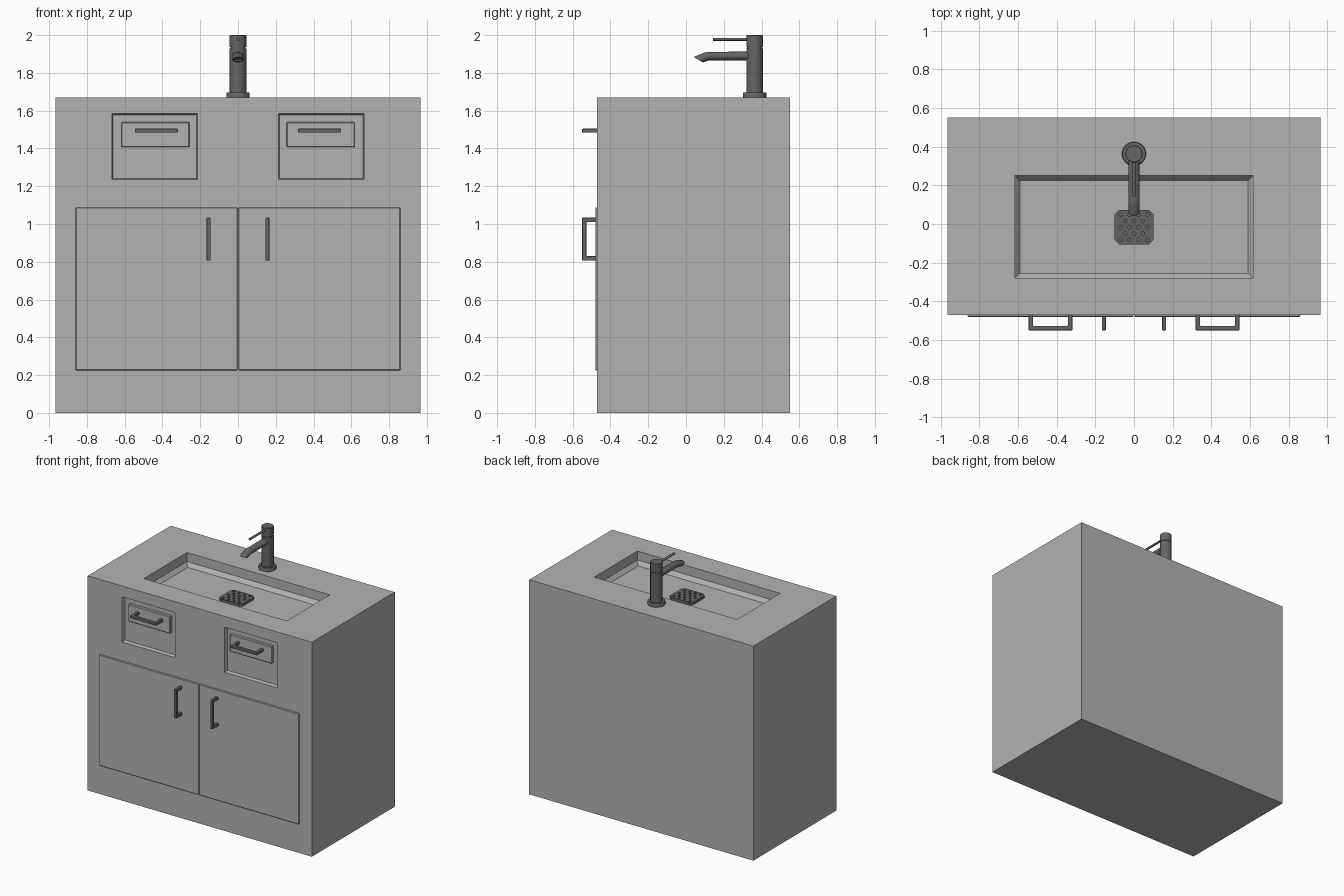
import bpy, bmesh, math
from mathutils import Vector

if "Cube" in bpy.data.objects:
    bpy.data.objects.remove(bpy.data.objects["Cube"])

TOP = 1.67
FRONT = -0.47


def material(name, grey):
    mat = bpy.data.materials.new(name)
    mat.diffuse_color = (grey, grey, grey, 1)
    mat.use_nodes = True
    mat.node_tree.nodes["Principled BSDF"].inputs["Base Color"].default_value = mat.diffuse_color
    return mat


STONE = material("stone_grey", 0.45)
METAL = material("dark_metal", 0.13)


def make_object(name, bm, mat=STONE, smooth=False):
    bmesh.ops.recalc_face_normals(bm, faces=bm.faces[:])
    mesh = bpy.data.meshes.new(name)
    bm.to_mesh(mesh)
    bm.free()
    mesh.materials.append(mat)
    ob = bpy.data.objects.new(name, mesh)
    bpy.context.collection.objects.link(ob)
    bpy.ops.object.select_all(action='DESELECT')
    ob.select_set(True)
    bpy.context.view_layer.objects.active = ob
    if smooth:
        bpy.ops.object.shade_smooth_by_angle(angle=math.radians(35))
    return ob


def loft(name, rings, mat=STONE, smooth=False):
    """Skin a list of closed rings and cap both ends."""
    bm = bmesh.new()
    loops = [[bm.verts.new(p) for p in ring] for ring in rings]
    n = len(loops[0])
    for a, b in zip(loops, loops[1:]):
        for i in range(n):
            j = (i + 1) % n
            bm.faces.new((a[i], a[j], b[j], b[i]))
    bm.faces.new(loops[0])
    bm.faces.new(loops[-1])
    return make_object(name, bm, mat, smooth)


def rect(x0, x1, y0, y1, z):
    return [(x0, y0, z), (x1, y0, z), (x1, y1, z), (x0, y1, z)]


def upright_rect(x0, x1, z0, z1, y):
    return [(x0, y, z0), (x1, y, z0), (x1, y, z1), (x0, y, z1)]


def box(name, x0, x1, y0, y1, z0, z1, bevel=0):
    ob = loft(name, [rect(x0, x1, y0, y1, z0), rect(x0, x1, y0, y1, z1)])
    if bevel:
        mod = ob.modifiers.new("edge", 'BEVEL')
        mod.width, mod.segments = bevel, 1
    return ob


def circle(cx, cy, z, r, n=32):
    return [(cx + r * math.cos(2 * math.pi * i / n),
             cy + r * math.sin(2 * math.pi * i / n), z) for i in range(n)]


def cut(target, cutter):
    mod = target.modifiers.new("cut", 'BOOLEAN')
    mod.operation, mod.solver, mod.object = 'DIFFERENCE', 'EXACT', cutter
    bpy.context.view_layer.objects.active = target
    bpy.ops.object.modifier_apply(modifier=mod.name)
    bpy.data.objects.remove(cutter, do_unlink=True)


def handle(name, centre, along):
    """Square-section U bracket; along is the direction of its grip."""
    c, a = Vector(centre), Vector(along)
    out, side = Vector((0, -1, 0)), a.cross(Vector((0, -1, 0)))
    L, d, t = 0.1135, 0.08, 0.023
    profile = [(-L, -.01), (-L, d), (L, d), (L, -.01),
               (L - t, -.01), (L - t, d - t), (t - L, d - t), (t - L, -.01)]
    rings = [[c + a * u + out * v + side * s for u, v in profile]
             for s in (-0.0105, 0.0105)]
    ob = loft(name, rings, METAL)
    mod = ob.modifiers.new("edge", 'BEVEL')
    mod.width, mod.segments = 0.004, 2


# Cabinet block with sunken basin
body = box("cabinet", -0.965, 0.965, FRONT, 0.55, 0, TOP)
cut(body, loft("basin_cutter", [
    rect(-0.59, 0.59, -0.255, 0.225, TOP - 0.10),
    rect(-0.615, 0.615, -0.28, 0.25, TOP - 0.07),
    rect(-0.615, 0.615, -0.28, 0.25, TOP + 0.05)]))

# Drawers, doors and their handles, mirrored left and right
for side, s in (("left", -1), ("right", 1)):
    def xs(a, b):
        return sorted((s * a, s * b))
    cut(body, loft("drawer_cutter", [
        upright_rect(*xs(0.214, 0.668), 1.235, 1.585, FRONT - 0.05),
        upright_rect(*xs(0.214, 0.668), 1.235, 1.585, FRONT),
        upright_rect(*xs(0.221, 0.661), 1.242, 1.578, FRONT + 0.025)]))
    box(side + "_drawer_panel", *xs(0.257, 0.618), FRONT + 0.003, FRONT + 0.035,
        1.407, 1.54, 0.004)
    box(side + "_door", *xs(0.002, 0.86), FRONT - 0.01, FRONT + 0.01,
        0.225, 1.088, 0.004)
    handle(side + "_drawer_handle", (s * 0.432, FRONT, 1.494), (1, 0, 0))
    handle(side + "_door_handle", (s * 0.156, FRONT, 0.92), (0, 0, 1))

# Drain plate with staggered holes
c, zf = 0.022, TOP - 0.105
outline = [(-.1 + c, -.105), (.1 - c, -.105), (.1, -.105 + c),
           (.1, .073 - c), (.1 - c, .073), (-.1 + c, .073),
           (-.1, .073 - c), (-.1, -.105 + c)]
drain = loft("drain_plate", [[(x, y, z) for x, y in outline]
                             for z in (zf, zf + 0.025)], METAL)
holes = bmesh.new()
for row in range(5):
    count = 4 - row % 2
    for i in range(count):
        x, y = (i - (count - 1) / 2) * 0.046, 0.048 - row * 0.0325
        low, high = [[holes.verts.new(p) for p in circle(x, y, z, 0.0095, 12)]
                     for z in (zf + 0.012, zf + 0.05)]
        holes.faces.new(low)
        holes.faces.new(high)
        for k in range(12):
            m = (k + 1) % 12
            holes.faces.new((low[k], low[m], high[m], high[k]))
cut(drain, make_object("hole_cutter", holes, METAL))

# Tap column: base flange, body, groove and cap
TY = 0.363
profile = [(.062, TOP - .01), (.062, 1.692), (.059, 1.697), (.044, 1.697),
           (.044, 1.928), (.039, 1.929), (.039, 1.936), (.044, 1.937),
           (.044, 1.998), (.042, 2.0)]
loft("tap_column", [circle(0, TY, z, r) for r, z in profile], METAL, True)


def oval(top, bottom, half_width, n=24):
    """Ring across the spout between a top and bottom (y, z) point."""
    ring = []
    for i in range(n):
        t = 2 * math.pi * i / n
        k = (1 + math.cos(t)) / 2
        ring.append((half_width * math.sin(t),
                     bottom[0] + (top[0] - bottom[0]) * k,
                     bottom[1] + (top[1] - bottom[1]) * k))
    return ring


# Spout bending down to an angled open mouth
loft("tap_spout", [
    oval((.35, 1.913), (.35, 1.867), .029),
    oval((.12, 1.911), (.125, 1.866), .029),
    oval((.10, 1.908), (.112, 1.863), .029),
    oval((.04, 1.884), (.09, 1.855), .028),
    oval((.047, 1.882), (.085, 1.859), .022),
    oval((.065, 1.890), (.098, 1.868), .022)], METAL, True)

# Lever rod
loft("tap_lever", [oval((y, 1.986), (y, 1.970), .009, 16)
                   for y in (.35, .143)], METAL, True)
